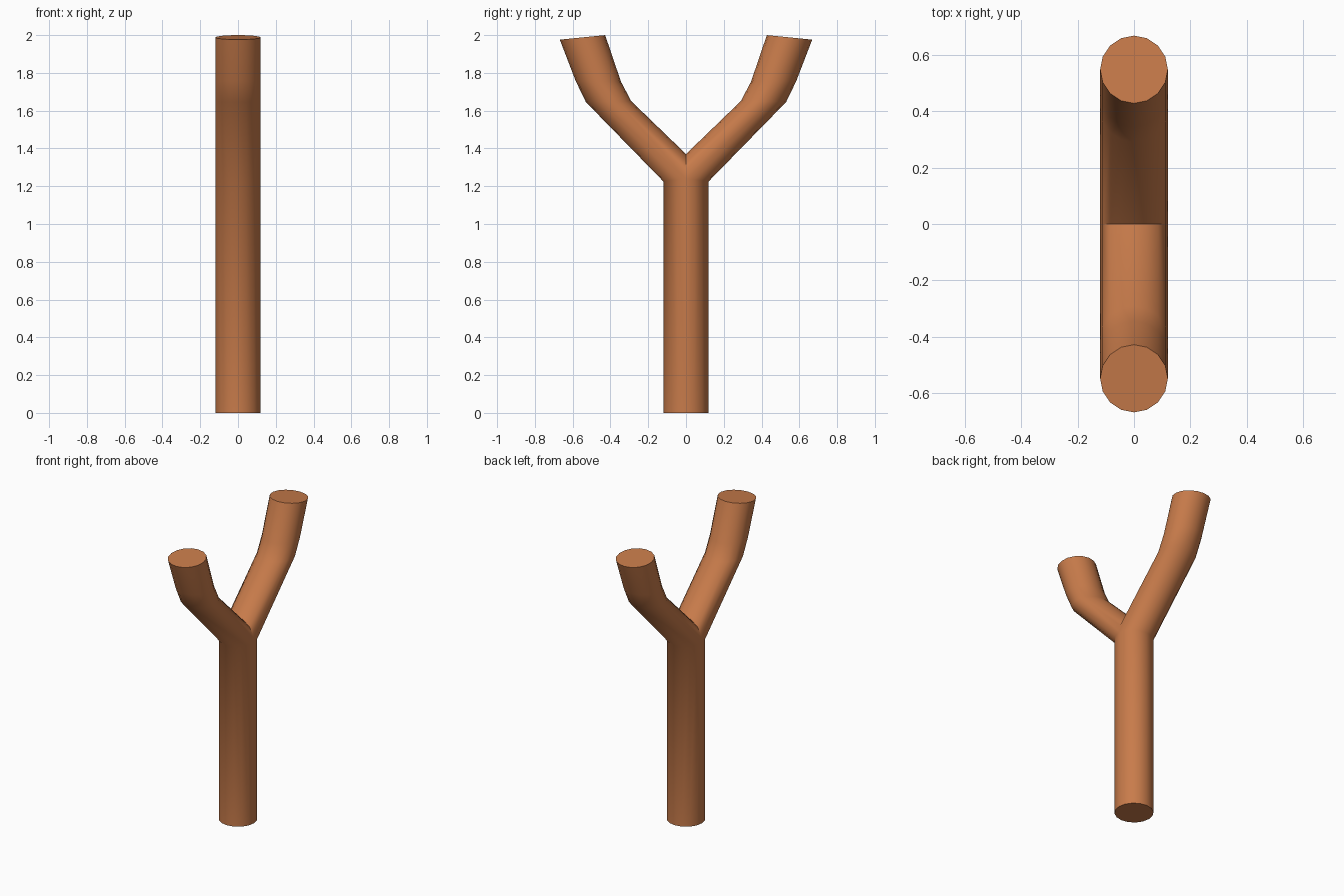
import bpy, bmesh, math

if "Cube" in bpy.data.objects:
    bpy.data.objects.remove(bpy.data.objects["Cube"])

SIDES, R = 16, 0.12

# Level rings along one path: (centre y, centre z, tilt of z per unit y)
RINGS = [
    (0.0, 0.0, 0.0),        # foot
    (0.0, 1.24, -0.12),     # fork
    (0.41, 1.648, -0.02),   # lower bend
    (0.464, 1.755, 0.02),   # upper bend
    (0.548, 1.988, -0.10),  # tip
]


def ring(bm, cy, cz, tilt):
    verts = []
    for i in range(SIDES):
        a = 2 * math.pi * i / SIDES
        dy = R * math.sin(a)
        verts.append(bm.verts.new((R * math.cos(a), cy + dy, cz + tilt * dy)))
    return verts


# Trunk and one branch as a single tube
bm = bmesh.new()
loops = [ring(bm, *r) for r in RINGS]
for lo, hi in zip(loops, loops[1:]):
    for i in range(SIDES):
        j = (i + 1) % SIDES
        bm.faces.new((lo[i], lo[j], hi[j], hi[i]))
bm.faces.new(list(reversed(loops[0])))
bm.faces.new(loops[-1])

# Keep only the half on the branch side
bmesh.ops.bisect_plane(bm, geom=bm.verts[:] + bm.edges[:] + bm.faces[:], dist=1e-4,
                       plane_co=(0, 0, 0), plane_no=(0, 1, 0), clear_inner=True)
bmesh.ops.recalc_face_normals(bm, faces=bm.faces[:])
# The open half is convex at the foot: make sure its cap faces down
bm.faces.ensure_lookup_table()
foot = min(bm.faces, key=lambda f: f.calc_center_median().z)
if foot.normal.z > 0:
    bmesh.ops.reverse_faces(bm, faces=bm.faces[:])

mesh = bpy.data.meshes.new("forked_branch")
bm.to_mesh(mesh)
bm.free()
branch = bpy.data.objects.new("forked_branch", mesh)
bpy.context.collection.objects.link(branch)

# Wood colour
wood = bpy.data.materials.new("wood")
wood.diffuse_color = (0.58, 0.2, 0.07, 1)
wood.use_nodes = True
wood.node_tree.nodes["Principled BSDF"].inputs["Base Color"].default_value = wood.diffuse_color
mesh.materials.append(wood)

# Mirror to make the second branch
mirror = branch.modifiers.new("mirror", 'MIRROR')
mirror.use_axis = (False, True, False)
mirror.use_clip = True
mirror.merge_threshold = 0.001

bpy.context.view_layer.objects.active = branch
branch.select_set(True)
bpy.ops.object.modifier_apply(modifier="mirror")
bpy.ops.object.shade_smooth_by_angle(angle=math.radians(50))
